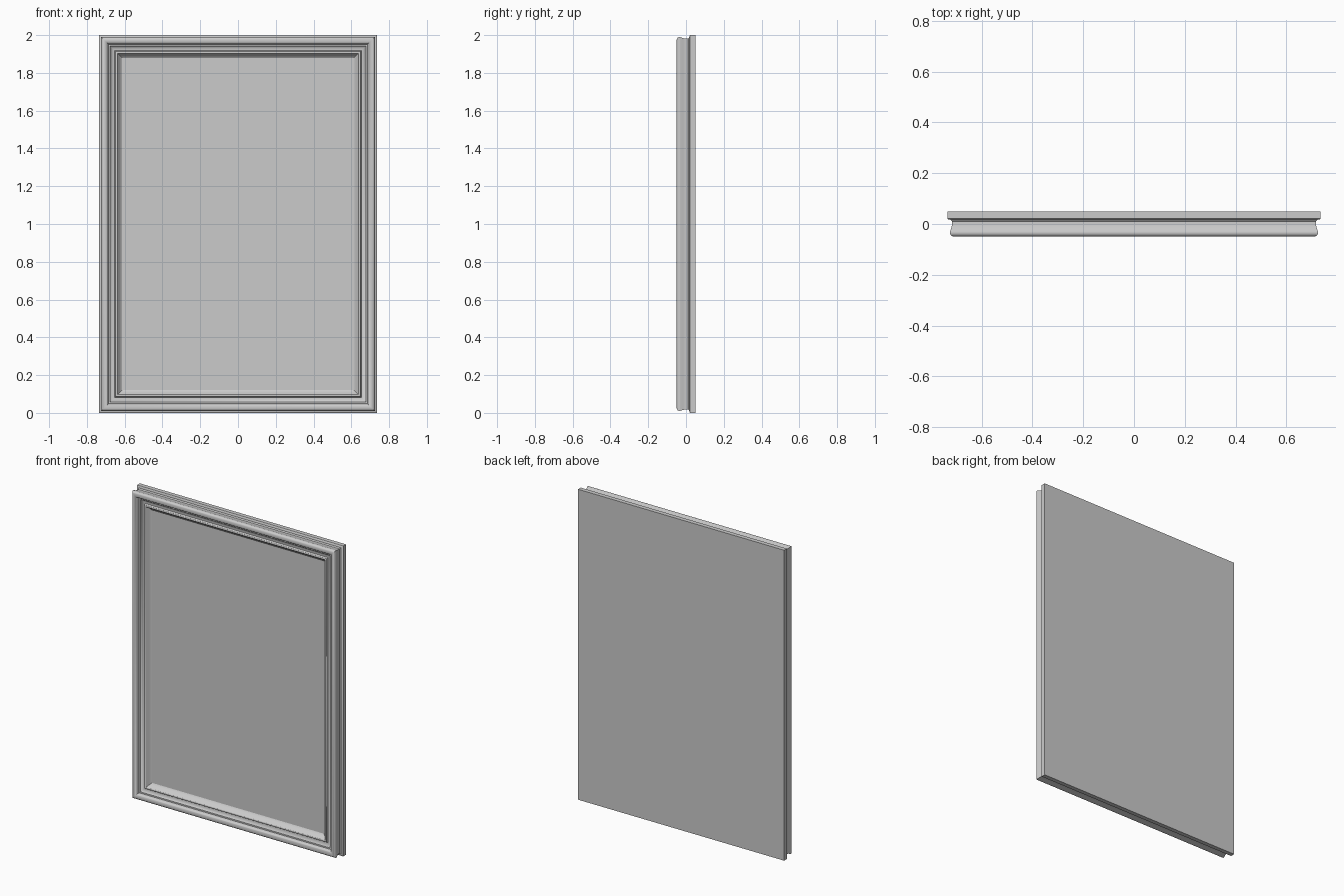
import bpy, bmesh, math

if "Cube" in bpy.data.objects:
    bpy.data.objects.remove(bpy.data.objects["Cube"])

W, H = 0.735, 2.0     # half width, height
BACK, PANEL_Y, PANEL_INSET = 0.05, 0.0, 0.122


def ring(bm, inset, y):
    """Rectangle of four vertices, inset from the outer outline."""
    x, z0, z1 = W - inset, inset, H - inset
    return [bm.verts.new(p) for p in ((-x, y, z0), (x, y, z0), (x, y, z1), (-x, y, z1))]


def finish(name, bm, smooth=False):
    me = bpy.data.meshes.new(name)
    bm.to_mesh(me)
    bm.free()
    ob = bpy.data.objects.new(name, me)
    bpy.context.collection.objects.link(ob)
    if smooth:
        bpy.context.view_layer.objects.active = ob
        ob.select_set(True)
        bpy.ops.object.shade_smooth_by_angle(angle=math.radians(40))
        ob.select_set(False)
    return ob


def arc(ci, cy, ri, ry, a0, a1, n):
    """Elliptical run of profile points (inset, y)."""
    return [(ci + ri * math.cos(math.radians(a0 + (a1 - a0) * k / n)),
             cy + ry * math.sin(math.radians(a0 + (a1 - a0) * k / n))) for k in range(n + 1)]


# Moulding profile, from the back edge round the outside to the pane
profile = [(0.0, BACK), (0.0, 0.022), (0.004, 0.018), (0.013, 0.017)]     # back flange
profile += [(0.019, 0.010), (0.019, 0.0), (0.016, -0.015)]                # side cove
profile += arc(0.028, -0.034, 0.018, 0.016, 160, 360, 12)                 # front bead
profile += [(0.049, -0.028), (0.058, -0.028), (0.062, -0.021)]            # step
profile += [(0.072, -0.016), (0.082, -0.016)]                             # sunken band
profile += arc(0.092, -0.022, 0.007, 0.007, 180, 330, 6)                  # inner lip
profile += [(0.108, -0.008), (PANEL_INSET, PANEL_Y)]                      # slope to pane

bm = bmesh.new()
rings = [ring(bm, i, y) for i, y in profile]
for a, b in zip(rings, rings[1:]):
    for k in range(4):
        n = (k + 1) % 4
        bm.faces.new((a[k], a[n], b[n], b[k]))
bmesh.ops.recalc_face_normals(bm, faces=bm.faces)
finish("frame_moulding", bm, smooth=True)

# Flat pane inside the frame
bm = bmesh.new()
bm.faces.new(ring(bm, PANEL_INSET, PANEL_Y))
finish("pane", bm)

# Flat backing closing the rear
bm = bmesh.new()
bm.faces.new(ring(bm, 0.0, BACK)[::-1])
finish("backing_board", bm)
